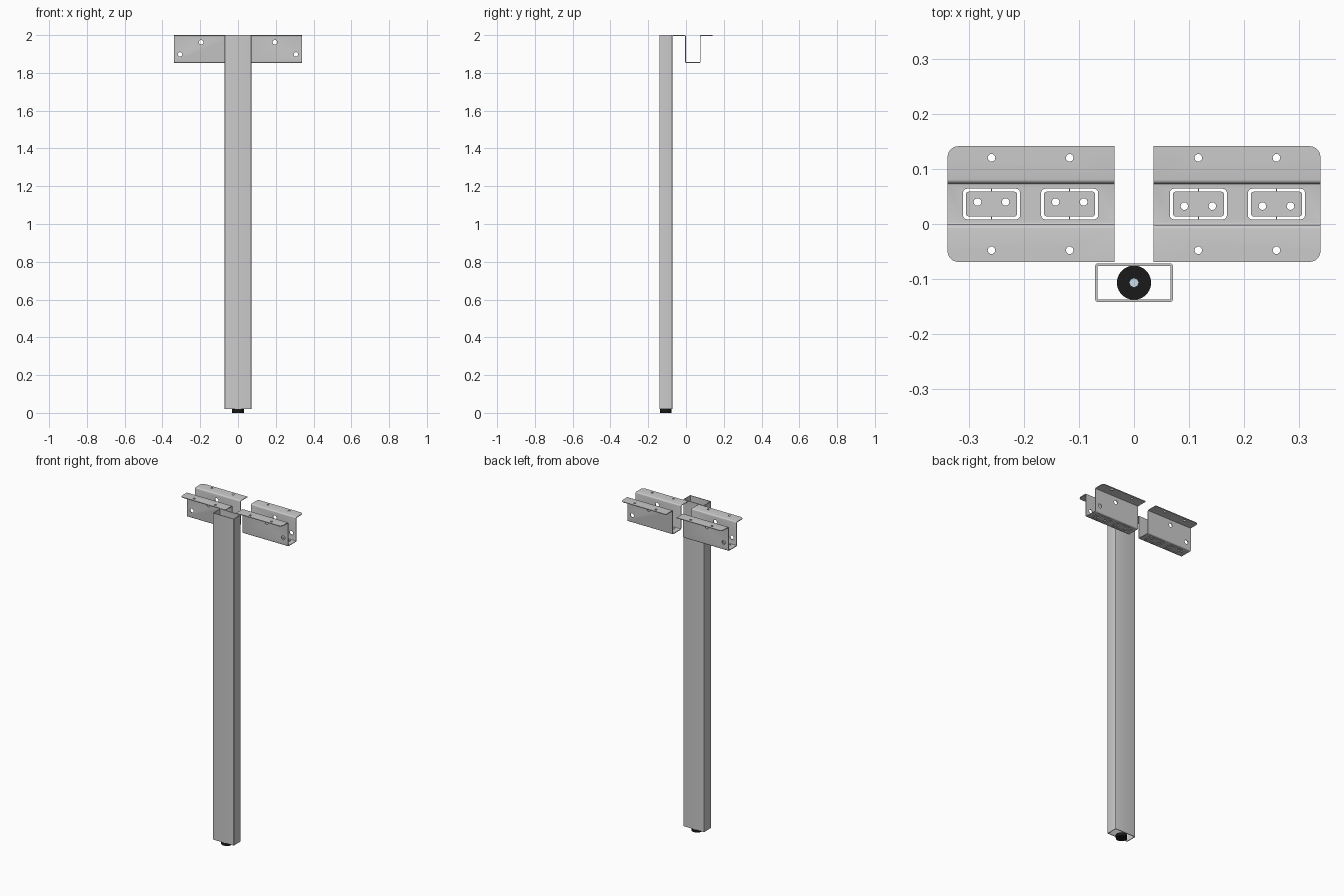
import bpy, bmesh, math
from mathutils import Vector

if "Cube" in bpy.data.objects:
    bpy.data.objects.remove(bpy.data.objects["Cube"])


def fillet(corners, seg=4):
    """Closed 2D outline from (u, v, radius) corners."""
    out, n = [], len(corners)
    for i, (u, v, r) in enumerate(corners):
        p = Vector((u, v))
        if r == 0:
            out.append(p)
            continue
        a = (Vector(corners[i - 1][:2]) - p).normalized()
        b = (Vector(corners[(i + 1) % n][:2]) - p).normalized()
        c = p + (a + b) * r          # all corners are right angles
        for k in range(seg + 1):
            t = k / seg * math.pi / 2
            out.append(c - b * r * math.cos(t) - a * r * math.sin(t))
    return out


def rect(cx, cy, hx, hy, r):
    return fillet([(cx - hx, cy - hy, r), (cx + hx, cy - hy, r),
                   (cx + hx, cy + hy, r), (cx - hx, cy + hy, r)])


def circle(u, v, r, n=10):
    return [Vector((u + r * math.cos(2 * math.pi * k / n),
                    v + r * math.sin(2 * math.pi * k / n))) for k in range(n)]


def place(p, w, axis):
    return {'x': (w, p[0], p[1]), 'y': (p[0], w, p[1]), 'z': (p[0], p[1], w)}[axis]


def prism(bm, pts, axis, lo, hi):
    a = [bm.verts.new(place(p, lo, axis)) for p in pts]
    b = [bm.verts.new(place(p, hi, axis)) for p in pts]
    bm.faces.new(a)
    bm.faces.new(b[::-1])
    for i in range(len(a)):
        j = (i + 1) % len(a)
        bm.faces.new((a[i], b[i], b[j], a[j]))


def finish(bm, name):
    bmesh.ops.recalc_face_normals(bm, faces=bm.faces[:])
    me = bpy.data.meshes.new(name)
    bm.to_mesh(me)
    bm.free()
    ob = bpy.data.objects.new(name, me)
    bpy.context.collection.objects.link(ob)
    return ob


def activate(ob):
    bpy.ops.object.select_all(action='DESELECT')
    ob.select_set(True)
    bpy.context.view_layer.objects.active = ob


def smooth(ob):
    activate(ob)
    bpy.ops.object.shade_smooth_by_angle(angle=math.radians(35))


def boolean(ob, bm, op):
    cutter = finish(bm, "cutter")
    cutter.hide_render = True
    m = ob.modifiers.new("cut", 'BOOLEAN')
    m.operation, m.solver, m.object = op, 'EXACT', cutter
    activate(ob)
    bpy.ops.object.modifier_apply(modifier=m.name)
    bpy.data.objects.remove(cutter)


def paint(ob, name, color):
    mat = bpy.data.materials.new(name)
    mat.diffuse_color = color
    mat.use_nodes = True
    mat.node_tree.nodes["Principled BSDF"].inputs["Base Color"].default_value = mat.diffuse_color
    ob.data.materials.append(mat)


# leg: open rectangular tube
LY = -0.1067
bm = bmesh.new()
rings = []
for hx, hy, r in ((0.0705, 0.0347, 0.004), (0.0665, 0.0307, 0.002)):
    for z in (0.02, 2.0):
        rings.append([bm.verts.new((p.x, p.y, z)) for p in rect(0, LY, hx, hy, r)])
for a, b in ((0, 1), (1, 3), (3, 2), (2, 0)):
    for i in range(len(rings[0])):
        j = (i + 1) % len(rings[0])
        bm.faces.new((rings[a][i], rings[a][j], rings[b][j], rings[b][i]))
smooth(finish(bm, "leg_tube"))

# levelling foot and its threaded stud
bm = bmesh.new()
prism(bm, circle(0, LY, 0.031, 40), 'z', 0, 0.02)
foot = finish(bm, "foot_pad")
smooth(foot)
paint(foot, "black_plastic", (0.01, 0.01, 0.01, 1))
bm = bmesh.new()
prism(bm, circle(0, LY, 0.009, 8), 'z', 0.015, 0.08)
stud = finish(bm, "foot_stud")
paint(stud, "zinc", (0.6, 0.72, 0.82, 1))

# bracket: folded hat-shaped sheet
T, B, Y0, Y1, W0, W1 = 0.004, 1.853, -0.069, 0.1415, -0.005, 0.078
CY = (Y0 + Y1) / 2
X0, X1 = -0.339, -0.0355
ro, ri = 0.007, 0.003
bm = bmesh.new()
prism(bm, fillet([
    (Y0, 2 - T, 0), (W0, 2 - T, ri), (W0, B, ro), (W1, B, ro), (W1, 2 - T, ri), (Y1, 2 - T, 0),
    (Y1, 2, 0), (W1 - T, 2, ro), (W1 - T, B + T, ri), (W0 + T, B + T, ri), (W0 + T, 2, ro), (Y0, 2, 0)]),
    'x', X0, X1)
bracket = finish(bm, "left_bracket")

# rounded outer flange corners
bm = bmesh.new()
prism(bm, fillet([(X0, Y0, 0.02), (0, Y0, 0), (0, Y1, 0), (X0, Y1, 0.02)], 6), 'z', 1.8, 2.1)
boolean(bracket, bm, 'INTERSECT')

# screw holes, web holes and knock-out plates in the channel floor
bm = bmesh.new()
for cx in (-0.259, -0.117):
    for y in (CY - 0.084, CY + 0.084):
        prism(bm, circle(cx, y, 0.007), 'z', 1.98, 2.02)
    for dx in (-0.0255, 0.0255):
        prism(bm, circle(cx + dx, CY + 0.0037, 0.007), 'z', 1.84, 1.87)
    ox, oy, ix, iy, g = 0.052, 0.028, 0.0465, 0.0225, 0.001
    for s in (-1, 1):
        half = fillet([(g, -oy, 0), (ox, -oy, .008), (ox, oy, .008), (g, oy, 0),
                       (g, iy, 0), (ix, iy, .005), (ix, -iy, .005), (g, -iy, 0)])
        prism(bm, [(cx + s * p.x, CY + p.y) for p in half], 'z', 1.84, 1.87)
for x, z in ((-0.307, 1.898), (-0.195, 1.962)):
    prism(bm, circle(x, z, 0.012, 16), 'y', -0.03, 0.1)
boolean(bracket, bm, 'DIFFERENCE')
smooth(bracket)

# second bracket is the first one turned half a revolution
other = bracket.copy()
other.data = bracket.data.copy()
other.name = "right_bracket"
other.rotation_euler.z = math.pi
other.location.y = 2 * CY
bpy.context.collection.objects.link(other)
